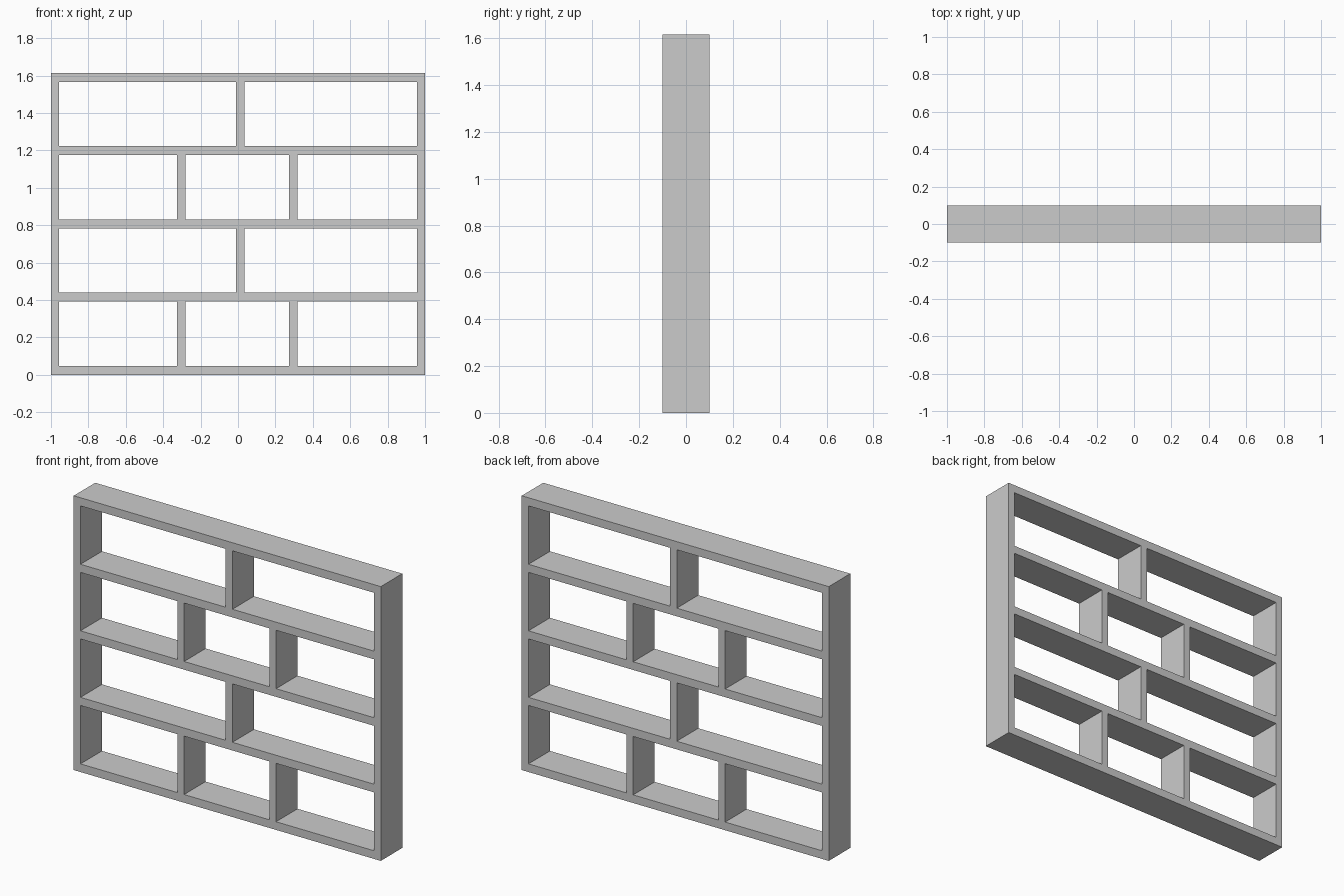
import bpy

if "Cube" in bpy.data.objects:
    bpy.data.objects.remove(bpy.data.objects["Cube"])

HALF_W, HALF_D, HEIGHT = 1.0, 0.1, 1.615
BOARD = 0.048          # shelf thickness
WALL = 0.044           # upright thickness
PITCH = (HEIGHT - BOARD) / 4


def box(name, x0, x1, y0, y1, z0, z1):
    bpy.ops.mesh.primitive_cube_add(
        size=1, location=((x0 + x1) / 2, (y0 + y1) / 2, (z0 + z1) / 2))
    ob = bpy.context.object
    ob.name = name
    ob.scale = (x1 - x0, y1 - y0, z1 - z0)
    bpy.ops.object.transform_apply(location=True, rotation=False, scale=True)
    return ob


# Solid shelf block
shelf = box("shelf_unit", -HALF_W, HALF_W, -HALF_D, HALF_D, 0, HEIGHT)

# Compartment openings: rows alternate between two dividers and one
dividers = [(-0.303, 0.296), (0.012,)]
openings = []
for row in range(4):
    z0 = row * PITCH + BOARD
    z1 = (row + 1) * PITCH
    left = -HALF_W + WALL
    for centre in (*dividers[row % 2], HALF_W - WALL / 2):
        openings.append(box("opening_cutter", left, centre - WALL / 2,
                            -0.3, 0.3, z0, z1))
        left = centre + WALL / 2

# Join the openings into one cutter
bpy.ops.object.select_all(action='DESELECT')
for ob in openings:
    ob.select_set(True)
cutter = openings[0]
bpy.context.view_layer.objects.active = cutter
bpy.ops.object.join()
cutter.hide_render = True

# Cut the compartments, leaving one continuous frame
cut = shelf.modifiers.new("compartments", 'BOOLEAN')
cut.operation = 'DIFFERENCE'
cut.solver = 'EXACT'
cut.object = cutter
bpy.context.view_layer.objects.active = shelf
bpy.ops.object.modifier_apply(modifier=cut.name)
bpy.data.objects.remove(cutter)
